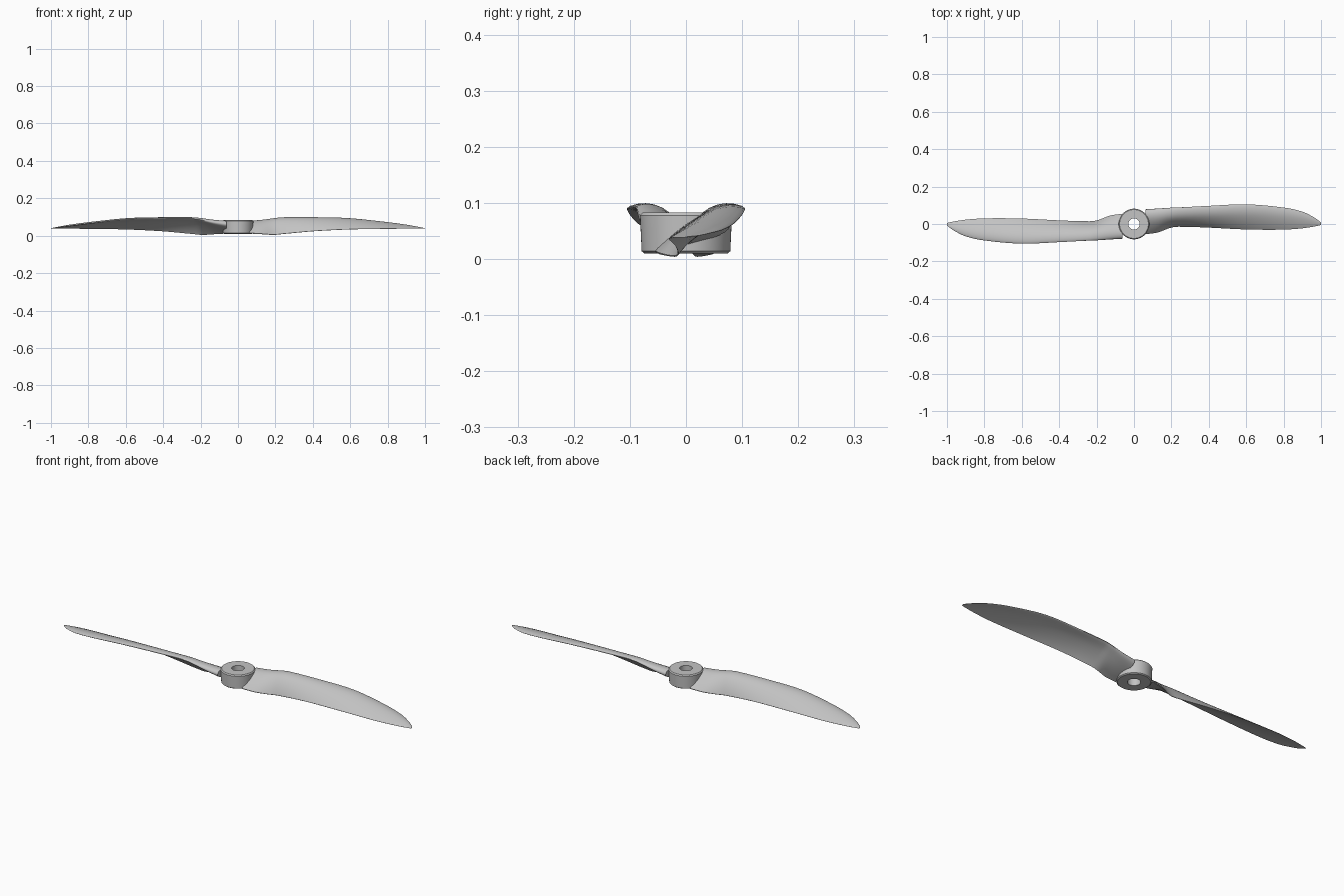
import bpy, bmesh, math
from mathutils import Vector, Matrix

cube = bpy.data.objects.get("Cube")
if cube:
    bpy.data.objects.remove(cube, do_unlink=True)

grey = bpy.data.materials.new("light grey plastic")
grey.use_nodes = True
colour = (0.55, 0.55, 0.55, 1)
grey.diffuse_color = colour
grey.node_tree.nodes["Principled BSDF"].inputs["Base Color"].default_value = colour


def finish(name, bm, angle):
    bmesh.ops.recalc_face_normals(bm, faces=bm.faces)
    mesh = bpy.data.meshes.new(name)
    bm.to_mesh(mesh)
    bm.free()
    mesh.materials.append(grey)
    ob = bpy.data.objects.new(name, mesh)
    bpy.context.collection.objects.link(ob)
    bpy.ops.object.select_all(action='DESELECT')
    ob.select_set(True)
    bpy.context.view_layer.objects.active = ob
    bpy.ops.object.shade_smooth_by_angle(angle=math.radians(angle))
    return ob


def bridge(bm, a, b):
    for i in range(len(a)):
        j = (i + 1) % len(a)
        bm.faces.new((a[i], a[j], b[j], b[i]))


# Hub: a short ring with softened rims and a shaft hole
profile = [(.03, .01), (.074, .01), (.079, .014), (.082, .078), (.077, .083), (.03, .083)]
bm = bmesh.new()
SIDES = 64
rings = []
for k in range(SIDES):
    turn = Matrix.Rotation(math.tau * k / SIDES, 3, 'Z')
    rings.append([bm.verts.new(turn @ Vector((r, 0, z))) for r, z in profile])
for k in range(SIDES):
    bridge(bm, rings[k], rings[(k + 1) % SIDES])
finish("hub", bm, 35)

# Blade stations: x, trailing y z, nose y z, thickness ratio, camber ratio
stations = [
    (.062, -.054, .013, .078, .066, .30, .05),
    (.13, -.044, .009, .082, .075, .25, .08),
    (.19, -.021, .005, .086, .087, .21, .12),
    (.235, -.014, .009, .088, .094, .18, .13),
    (.40, -.019, .024, .097, .094, .14, .11),
    (.60, -.029, .034, .105, .088, .11, .085),
    (.80, -.030, .037, .088, .066, .10, .075),
    (.90, -.023, .038, .066, .053, .10, .07),
    (.96, -.014, .038, .037, .045, .10, .06),
    (.99, -.008, .038, .016, .041, .11, .04),
    (1.0, -.004, .038, .005, .040, .12, .0),
]


def smooth_stations(rows, steps):
    """Pass a smooth curve through the stations."""
    out = []
    for i in range(len(rows) - 1):
        p = [rows[max(0, min(len(rows) - 1, i + d))] for d in (-1, 0, 1, 2)]
        for s in range(steps):
            t = s / steps
            row = []
            for a, b, c, d in zip(*p):
                h = c - b
                w = p[2][0] - p[1][0]
                m0 = (c - a) / (p[2][0] - p[0][0]) * w
                m1 = (d - b) / (p[3][0] - p[1][0]) * w
                row.append(b + m0 * t + (3 * h - 2 * m0 - m1) * t ** 2 + (m0 + m1 - 2 * h) * t ** 3)
            out.append(row)
    return out + [rows[-1]]


def section(row, n=14):
    """Cambered aerofoil outline between the nose and the trailing edge."""
    x, ty, tz, ny, nz, thick, camber = row
    nose, chord = Vector((x, ny, nz)), Vector((0, ty - ny, tz - nz))
    up = Vector((0, chord.z, -chord.y))
    points = []
    for k in range(-n, n + 1):
        c = (1 - math.cos(math.pi * k / n)) / 2
        half = 5 * thick * (.2969 * c ** .5 - .126 * c - .3516 * c ** 2 + .2843 * c ** 3 - .095 * c ** 4)
        arch = camber * (c * (.8 - c) / .16 if c < .4 else (.2 + .8 * c - c * c) / .36)
        points.append(nose + chord * c + up * (arch + math.copysign(half, k)))
    return points


# Two blades, half a turn apart
outlines = [section(r) for r in smooth_stations(stations, 4)]
for name, angle in (("left_blade", 0), ("right_blade", math.pi)):
    turn = Matrix.Rotation(angle, 3, 'Z')
    bm = bmesh.new()
    loops = [[bm.verts.new(turn @ p) for p in pts] for pts in outlines]
    for a, b in zip(loops, loops[1:]):
        bridge(bm, a, b)
    bm.faces.new(loops[0])
    bm.faces.new(loops[-1])
    finish(name, bm, 50)
